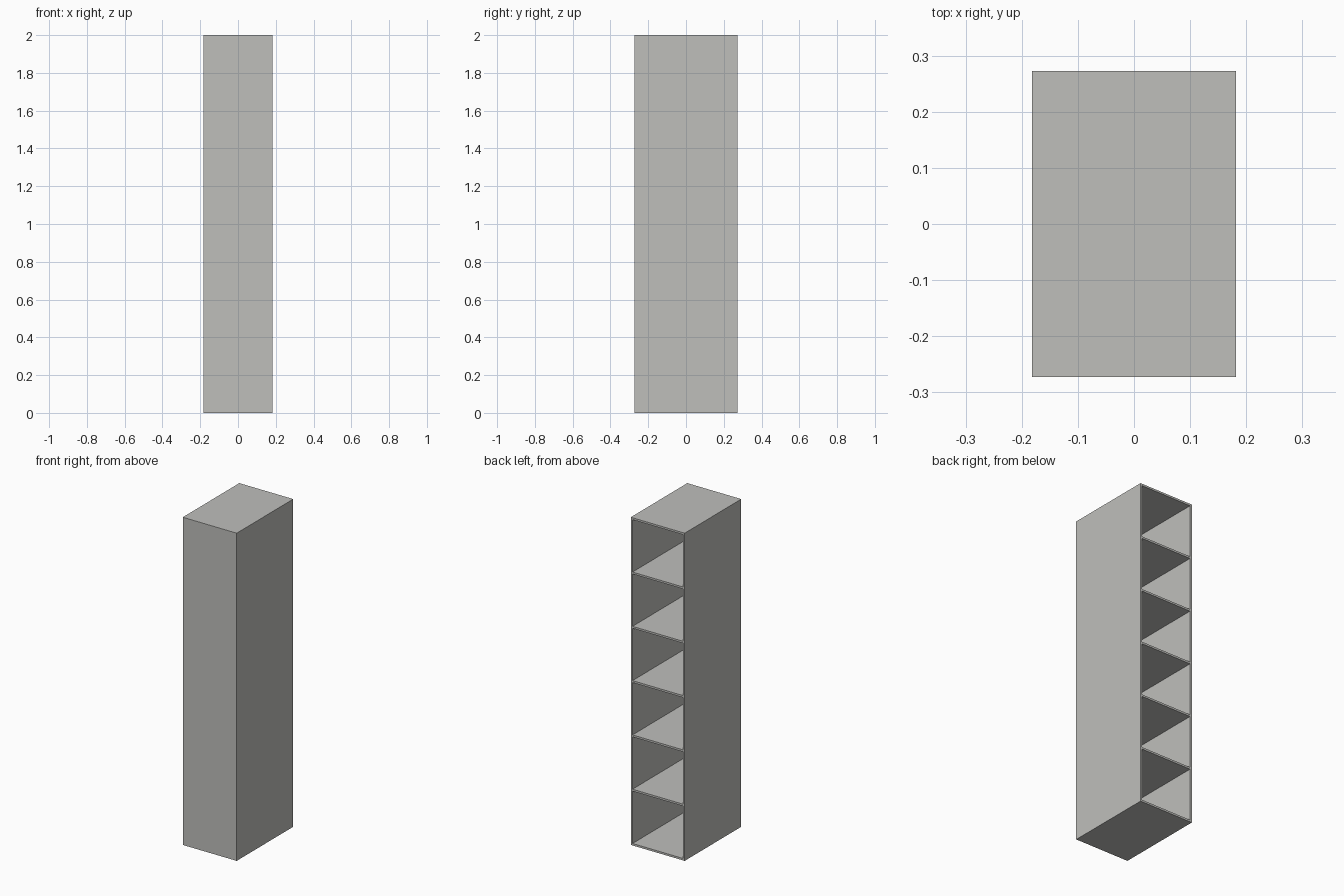
import bpy, bmesh
from mathutils import Matrix, Vector

if "Cube" in bpy.data.objects:
    bpy.data.objects.remove(bpy.data.objects["Cube"])

W, D, H = 0.364, 0.545, 2.0   # outer size
T = 0.012                     # board thickness
CELLS = 6
PITCH = (H - T) / CELLS

grey = bpy.data.materials.new("warm_grey")
grey.diffuse_color = (0.52, 0.52, 0.50, 1)
grey.use_nodes = True
grey.node_tree.nodes["Principled BSDF"].inputs["Base Color"].default_value = grey.diffuse_color


def boxes(name, items):
    """One mesh object from (centre, size) boxes."""
    bm = bmesh.new()
    for c, s in items:
        m = Matrix.Translation(c) @ Matrix.Diagonal(Vector((*s, 1)))
        bmesh.ops.create_cube(bm, size=1, matrix=m)
    me = bpy.data.meshes.new(name)
    bm.to_mesh(me)
    bm.free()
    me.materials.append(grey)
    ob = bpy.data.objects.new(name, me)
    bpy.context.collection.objects.link(ob)
    return ob


# cabinet body, closed at the front
cabinet = boxes("shelf_cabinet", [((0, 0, H / 2), (W, D, H))])

# six compartments hollowed out from the open back
cutter = boxes("compartment_cutter", [
    ((0, T, T + PITCH * i + (PITCH - T) / 2), (W - 2 * T, D, PITCH - T))
    for i in range(CELLS)])
cutter.hide_render = True

mod = cabinet.modifiers.new("compartments", 'BOOLEAN')
mod.operation = 'DIFFERENCE'
mod.solver = 'EXACT'
mod.object = cutter
bpy.context.view_layer.objects.active = cabinet
bpy.ops.object.modifier_apply(modifier=mod.name)
bpy.data.objects.remove(cutter)
